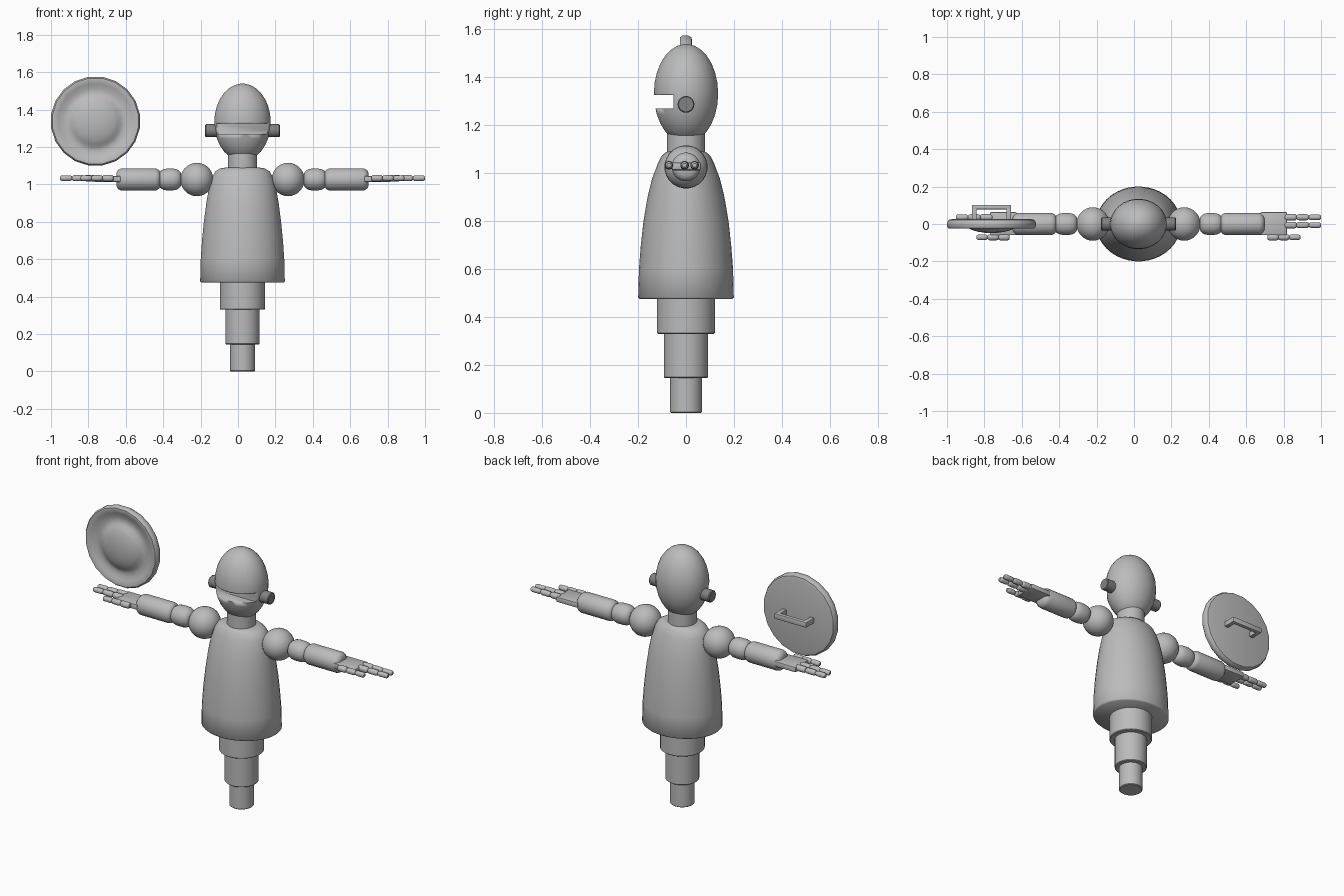
import bpy, bmesh, math
from mathutils import Vector

if "Cube" in bpy.data.objects:
    bpy.data.objects.remove(bpy.data.objects["Cube"])

AX = 0.024      # x of the body axis
ARM_Z = 1.026   # height of the arms


def material(name, v):
    m = bpy.data.materials.new(name)
    m.diffuse_color = (v, v, v, 1)
    m.use_nodes = True
    m.node_tree.nodes["Principled BSDF"].inputs["Base Color"].default_value = m.diffuse_color
    return m


GREY = material("light grey", 0.5)
DARK = material("dark grey", 0.22)


def finish(name, bm, mat, angle=35):
    bmesh.ops.recalc_face_normals(bm, faces=bm.faces)
    me = bpy.data.meshes.new(name)
    bm.to_mesh(me)
    bm.free()
    me.materials.append(mat)
    ob = bpy.data.objects.new(name, me)
    bpy.context.collection.objects.link(ob)
    bpy.ops.object.select_all(action='DESELECT')
    ob.select_set(True)
    bpy.context.view_layer.objects.active = ob
    bpy.ops.object.shade_smooth_by_angle(angle=math.radians(angle))
    return ob


def lathe(name, profile, axis='Z', at=(0, 0, 0), n=32, mat=GREY, angle=35):
    """Elliptical rings (position, radius a, radius b) joined along an axis."""
    bm = bmesh.new()
    rings = []
    for p in profile:
        t, ra, rb = p[0], p[1], p[-1]
        ring = []
        for i in range(n):
            a = 2 * math.pi * (i + 0.5) / n
            u, v = ra * math.cos(a), rb * math.sin(a)
            co = {'Z': (u, v, t), 'X': (t, u, v), 'Y': (u, t, v)}[axis]
            ring.append(bm.verts.new(Vector(co) + Vector(at)))
        rings.append(ring)
    for r, q in zip(rings, rings[1:]):
        for i in range(n):
            j = (i + 1) % n
            bm.faces.new((r[i], r[j], q[j], q[i]))
    bm.faces.new(rings[0])
    bm.faces.new(rings[-1])
    return finish(name, bm, mat, angle)


def ball(half, ra, rb=None, steps=14):
    rb = rb or ra
    out = []
    for i in range(steps + 1):
        a = math.pi * (0.02 + 0.96 * i / steps)
        out.append((-half * math.cos(a), ra * math.sin(a), rb * math.sin(a)))
    return out


def capsule(x0, x1, r, e):
    """Cylinder profile with rounded ends of length e."""
    ends = [(0, .55), (.2, .78), (.55, .94), (1, 1)]
    return ([(x0 + e * t, r * k) for t, k in ends] +
            [(x1 - e * t, r * k) for t, k in reversed(ends)])


def box(name, lo, hi, bevel=0.0, mat=GREY):
    bm = bmesh.new()
    bmesh.ops.create_cube(bm, size=1)
    for v in bm.verts:
        v.co = [(l + h) / 2 + c * (h - l) for l, h, c in zip(lo, hi, v.co)]
    if bevel:
        bmesh.ops.bevel(bm, geom=bm.edges[:], offset=bevel, segments=2,
                        profile=0.5, affect='EDGES')
    return finish(name, bm, mat)


# Telescoping legs
for name, z0, z1, r in (("lower_leg", 0, .16, .067), ("middle_leg", .145, .345, .092),
                        ("upper_leg", .33, .5, .122)):
    lathe(name, [(z0, r - .004), (z0 + .004, r), (z1, r)], at=(AX, 0, 0))

# Torso, tapering to the shoulders
lathe("torso", [(.475, .220, .193), (.482, .227, .2), (.6, .224, .197), (.7, .217, .189),
                (.8, .207, .178), (.9, .194, .161), (.98, .180, .141), (1.04, .162, .118),
                (1.07, .145, .103), (1.085, .12, .088), (1.09, .09, .075)],
      at=(AX, 0, 0), n=40, angle=50)
lathe("neck", [(1.06, .079), (1.2, .079)], at=(AX, 0, 0))

# Head with the eye slot cut across its front
head = lathe("head", ball(.207, .152, .135), at=(AX, 0, 1.332), n=28)
slot = box("slot_cutter", (AX - .3, -.3, 1.27), (AX + .3, -.053, 1.326))
slot.hide_render = True
slot.hide_set(True)
cut = head.modifiers.new("eye_slot", 'BOOLEAN')
cut.operation = 'DIFFERENCE'
cut.solver = 'EXACT'
cut.object = slot

# Ears, arms and hands on both sides
for side, s in (("left", 1), ("right", -1)):
    def part(name, profile, y=0, z=ARM_Z, n=24, mat=GREY):
        lathe(side + "_" + name, [(s * p[0],) + p[1:] for p in profile],
              'X', (AX, y, z), n, mat)

    part("ear", [(.12, .035), (.195, .035), (.2, .031)], 0, 1.287, mat=DARK)
    part("shoulder", [(p[0] + .244,) + p[1:] for p in ball(.088, .09)])
    part("elbow", capsule(.328, .448, .059, .045))
    part("forearm", capsule(.438, .674, .06, .03))
    x0, x1 = sorted((AX + s * .65, AX + s * .795))
    box(side + "_palm", (x0, -.06, 1.012), (x1, .063, 1.045), .008)
    # Jointed fingers and thumb
    for name, y, start, end in (("outer_finger", .036, .78, .976),
                                ("inner_finger", -.006, .78, .976),
                                ("thumb", -.071, .69, .865)):
        step = (end - start) / 3
        beads = []
        for k in range(3):
            beads += capsule(start + k * step, start + (k + 1) * step, .0185 - .0015 * k, .015)
        part(name, beads, y, 1.033, 12)

# Round shield: rim, hollow ring and central boss
SX, SZ = -.762, 1.338
lathe("shield", [(.026, .215), (.022, .232), (.008, .24), (-.014, .24), (-.024, .232),
                 (-.025, .22), (-.016, .2), (-.008, .175), (-.006, .155), (-.012, .138),
                 (-.024, .122), (-.034, .1), (-.042, .07), (-.047, .035), (-.048, .006)],
      'Y', (SX, 0, SZ), 20, angle=40)

# Grip on the back of the shield
box("shield_grip", (SX - .105, .078, SZ - .016), (SX + .105, .102, SZ + .016), .004)
for side, s in (("left", 1), ("right", -1)):
    c = SX + s * .092
    box(side + "_grip_post", (c - .013, .015, SZ - .016), (c + .013, .095, SZ + .016), .004)
